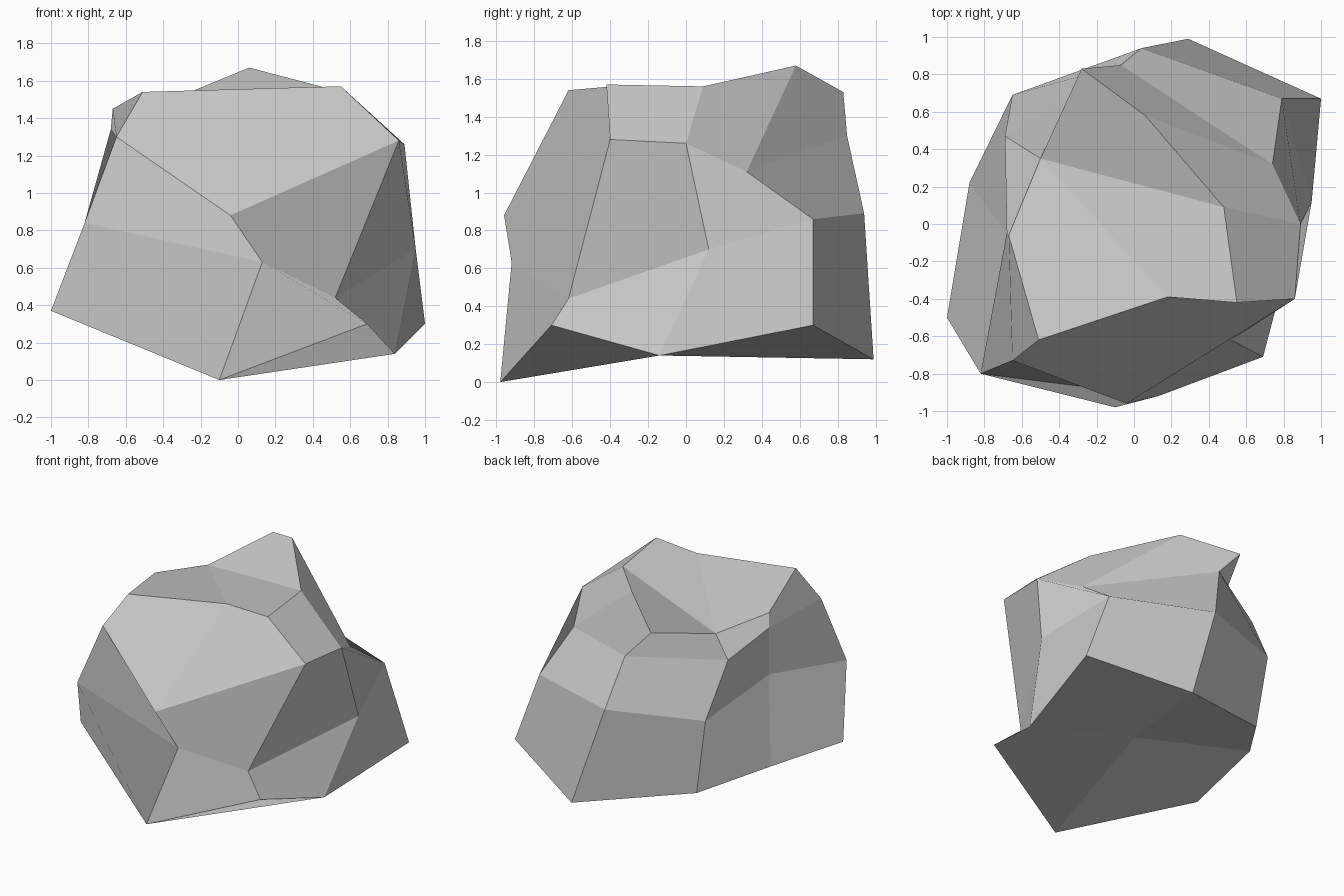
import bpy
import bmesh
from mathutils import Vector

default_cube = bpy.data.objects.get("Cube")
if default_cube:
    bpy.data.objects.remove(default_cube, do_unlink=True)


def flat_material(name, colour):
    """Plain single-colour matte material."""
    material = bpy.data.materials.new(name)
    material.use_nodes = True
    material.diffuse_color = colour
    shader = material.node_tree.nodes["Principled BSDF"]
    shader.inputs["Base Color"].default_value = colour
    shader.inputs["Roughness"].default_value = 1.0
    return material


def add_ring(bm, points):
    """Add one irregular cross-section of the boulder."""
    return [bm.verts.new(Vector(point)) for point in points]


def loft(bm, lower, upper):
    """Join two neighbouring cross-sections with a band of quads."""
    count = len(lower)
    for i in range(count):
        j = (i + 1) % count
        bm.faces.new((lower[i], upper[i], upper[j], lower[j]))


# Cross-sections, each starting at the front and passing the -x side first
base_points = [
    (-.1, -.98, 0), (-1, -.5, .37), (-.88, .22, .42), (-.56, .67, .3),
    (.29, .99, .12), (1, .67, .3), (.84, -.14, .14), (.69, -.71, .3),
]
waist_points = [
    (.13, -.92, .63), (-.82, -.8, .84), (-.68, -.05, .98), (-.65, .69, .89),
    (.04, .94, .89), (.79, .67, .86), (.95, .12, .7), (.52, -.62, .44),
]
shoulder_points = [
    (-.04, -.96, .88), (-.65, -.73, 1.3), (-.68, -.05, 1.34), (-.69, .47, 1.29),
    (-.07, .85, 1.3), (.74, .32, 1.11), (.89, 0, 1.26), (.86, -.4, 1.28),
]
crown_points = [
    (.18, -.39, 1.56), (-.51, -.62, 1.54), (-.67, -.06, 1.45), (-.5, .35, 1.4),
    (-.28, .83, 1.53), (.06, .58, 1.67), (.48, .09, 1.56), (.55, -.42, 1.57),
]

bm = bmesh.new()
rings = [add_ring(bm, points) for points in
         (base_points, waist_points, shoulder_points, crown_points)]

# Faceted sides
for lower_ring, upper_ring in zip(rings, rings[1:]):
    loft(bm, lower_ring, upper_ring)

# Top facets fold along lines that meet at the low corner of the crown
front, front_side, side, low, back, peak, far_side, far_front = rings[-1]
bm.faces.new((front_side, front, low, side))
bm.faces.new((front, far_front, far_side, low))
bm.faces.new((far_side, peak, back, low))

# Slightly hollow underside
base = rings[0]
hollow = bm.verts.new((0, .01, .3))
for i in range(0, len(base), 2):
    bm.faces.new((base[i], base[i + 1], base[(i + 2) % len(base)], hollow))

mesh = bpy.data.meshes.new("boulder")
bm.to_mesh(mesh)
bm.free()
mesh.materials.append(flat_material("stone grey", (.6, .6, .6, 1)))
boulder = bpy.data.objects.new("boulder", mesh)
bpy.context.collection.objects.link(boulder)
